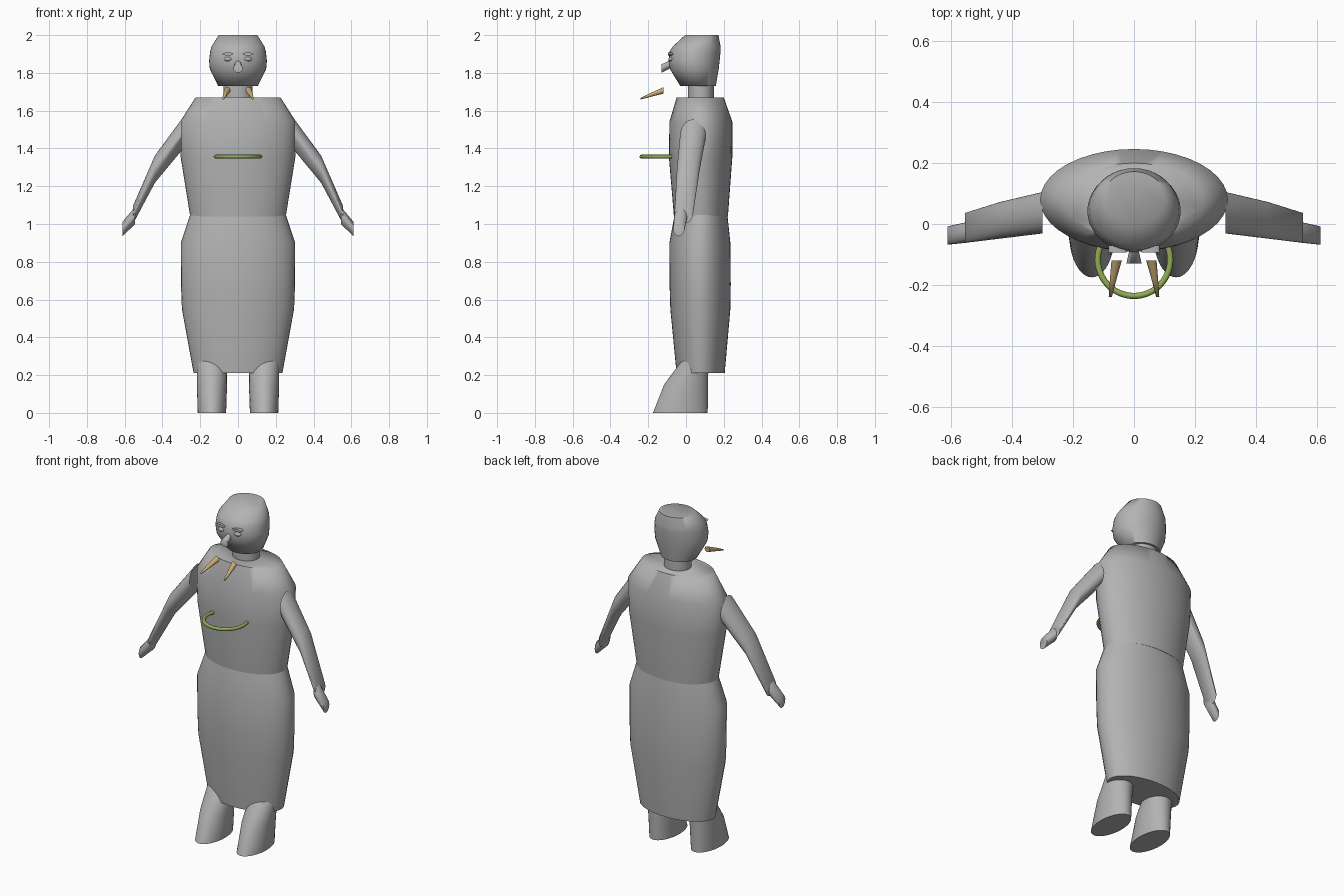
import bpy, math
from mathutils import Vector

if "Cube" in bpy.data.objects:
    bpy.data.objects.remove(bpy.data.objects["Cube"])


def material(name, rgb):
    m = bpy.data.materials.new(name)
    m.diffuse_color = (*rgb, 1)
    m.use_nodes = True
    m.node_tree.nodes["Principled BSDF"].inputs["Base Color"].default_value = m.diffuse_color
    return m


GREY = material("clay grey", (0.45, 0.45, 0.45))
TAN = material("tusk tan", (0.58, 0.41, 0.19))
GREEN = material("ring green", (0.29, 0.42, 0.09))

# For each loft axis: the two directions spanning its cross-section
SPANS = {
    "z": (Vector((1, 0, 0)), Vector((0, 1, 0))),
    "x": (Vector((0, 1, 0)), Vector((0, 0, 1))),
    "y": (Vector((0, 0, 1)), Vector((1, 0, 0))),
}


def finish(ob, mat, angle=70):
    ob.data.materials.append(mat)
    bpy.ops.object.select_all(action="DESELECT")
    bpy.context.view_layer.objects.active = ob
    ob.select_set(True)
    bpy.ops.object.shade_smooth_by_angle(angle=math.radians(angle))
    return ob


def loft(name, axis, sections, mat=GREY, n=40, mirror=False):
    """Closed skin over ellipses; section = (centre, radius_u, radius_v)."""
    u, v = SPANS[axis]
    verts, faces = [], []
    for centre, ru, rv in sections:
        for i in range(n):
            a = math.tau * i / n
            verts.append(Vector(centre) + u * ru * math.cos(a) + v * rv * math.sin(a))
    for s in range(len(sections) - 1):
        for i in range(n):
            j = (i + 1) % n
            faces.append((s * n + i, s * n + j, (s + 1) * n + j, (s + 1) * n + i))
    faces.append(tuple(reversed(range(n))))
    faces.append(tuple(range((len(sections) - 1) * n, len(sections) * n)))
    # flip when sections run against the axis
    k = "xyz".index(axis)
    if sections[-1][0][k] < sections[0][0][k]:
        faces = [tuple(reversed(f)) for f in faces]
    me = bpy.data.meshes.new(name)
    me.from_pydata(verts, [], faces)
    ob = bpy.data.objects.new(name, me)
    bpy.context.collection.objects.link(ob)
    if mirror:
        ob.modifiers.new("mirror", "MIRROR")
    return finish(ob, mat)


def upright(name, rows):
    """Vertical loft from rows of (z, half width, front y, back y)."""
    return loft(name, "z", [((0, (f + b) / 2, z), w, (b - f) / 2) for z, w, f, b in rows])


# Body, from the skirt up
upright("skirt", [(0.21, 0.235, -0.05, 0.205), (0.55, 0.297, -0.083, 0.235),
                  (0.68, 0.302, -0.087, 0.237), (0.90, 0.303, -0.088, 0.235),
                  (1.06, 0.25, -0.058, 0.218)])
upright("torso", [(1.04, 0.253, -0.064, 0.222), (1.35, 0.303, -0.09, 0.245),
                  (1.54, 0.308, -0.088, 0.246), (1.67, 0.225, -0.05, 0.20)])
upright("neck", [(1.64, 0.077, 0.01, 0.147), (1.76, 0.077, 0.01, 0.147)])
upright("head", [(1.73, 0.105, -0.03, 0.158), (1.82, 0.149, -0.085, 0.173),
                 (1.865, 0.153, -0.092, 0.178), (1.915, 0.147, -0.086, 0.183),
                 (1.94, 0.14, -0.07, 0.183), (2.0, 0.102, -0.005, 0.172)])

# Limbs, mirrored left to right
loft("arms", "x", [((0.30, 0.037, 1.47), 0.068, 0.083),
                   ((0.44, 0.012, 1.29), 0.06, 0.072),
                   ((0.555, -0.013, 1.05), 0.049, 0.048)], mirror=True)
loft("hands", "x", [((0.545, -0.027, 1.045), 0.034, 0.046),
                    ((0.612, -0.038, 0.973), 0.03, 0.038)], mirror=True)
loft("legs", "z", [((0.138, -0.03, 0), 0.075, 0.145),
                   ((0.138, 0.0, 0.15), 0.08, 0.116),
                   ((0.138, 0.05, 0.28), 0.08, 0.07),
                   ((0.138, 0.075, 0.34), 0.075, 0.05)], mirror=True)

# Face
loft("nose", "y", [((0, -0.075, 1.85), 0.022, 0.013),
                   ((0, -0.13, 1.823), 0.022, 0.025)], n=24)
loft("brows", "y", [((0.054, -0.07, 1.90), 0.008, 0.03),
                    ((0.054, -0.094, 1.90), 0.008, 0.03)], n=16, mirror=True)
for side in (-1, 1):
    bpy.ops.mesh.primitive_uv_sphere_add(segments=24, ring_count=12,
                                         location=(side * 0.053, -0.079, 1.873))
    eye = bpy.context.object
    eye.name = "eye"
    eye.scale = (0.022, 0.014, 0.012)
    finish(eye, GREY)

# Floating tusks below the chin
loft("tusks", "y", [((0.057, -0.12, 1.707), 0.017, 0.017),
                    ((0.068, -0.18, 1.686), 0.011, 0.011),
                    ((0.078, -0.24, 1.663), 0.004, 0.005)], TAN, n=20, mirror=True)

# Ring hanging from the chest
bpy.ops.mesh.primitive_torus_add(major_radius=0.119, minor_radius=0.01, major_segments=56,
                                 minor_segments=12, location=(0, -0.117, 1.357))
ring = bpy.context.object
ring.name = "chest_ring"
finish(ring, GREEN)
